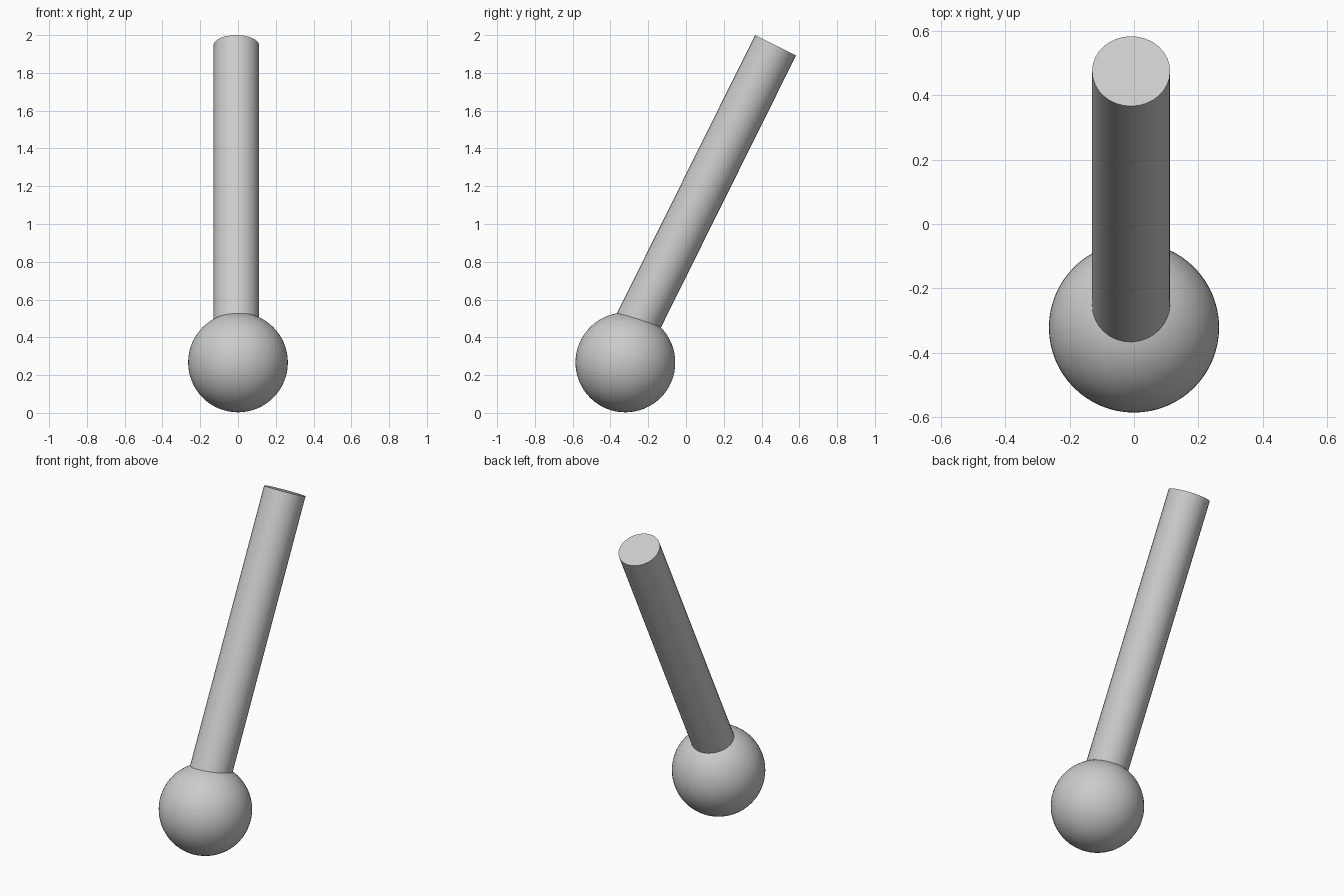
import bpy
from mathutils import Vector

if "Cube" in bpy.data.objects:
    bpy.data.objects.remove(bpy.data.objects["Cube"])


def finish(name):
    obj = bpy.context.object
    obj.name = name
    bpy.ops.object.shade_smooth_by_angle()
    return obj


# Ball resting on the ground
bpy.ops.mesh.primitive_uv_sphere_add(segments=64, ring_count=32, radius=0.264,
                                     location=(0, -0.321, 0.267))
finish("ball")

# Slanted rod, its lower end sunk into the ball
top = Vector((-0.009, 0.474, 1.946))
axis = Vector((0, 0.445, 0.896)).normalized()
length = 1.70
bpy.ops.mesh.primitive_cylinder_add(vertices=32, radius=0.121, depth=length,
                                    location=top - axis * length / 2,
                                    rotation=axis.to_track_quat('Z', 'Y').to_euler())
finish("rod")
